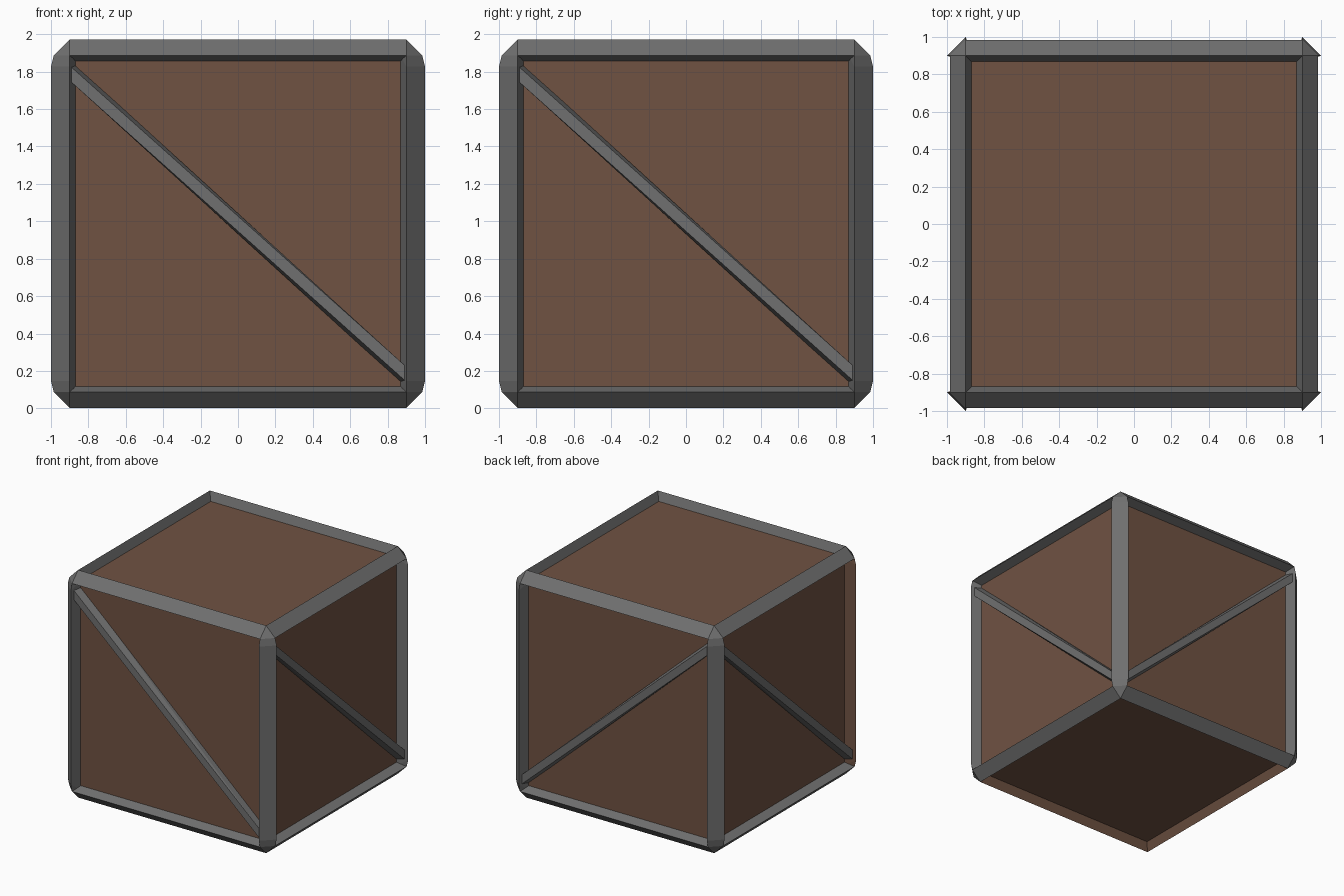
import bpy, bmesh
from math import pi
from mathutils import Matrix, Vector

if "Cube" in bpy.data.objects:
    bpy.data.objects.remove(bpy.data.objects["Cube"])

MID = 0.987            # height of the crate's centre
R, C = 0.985, 0.90     # ridge distance and chamfer inset
V, P = 0.87, 0.91      # inner lip and panel plane


def material(name, rgb):
    m = bpy.data.materials.new(name)
    m.diffuse_color = (*rgb, 1)
    m.use_nodes = True
    m.node_tree.nodes["Principled BSDF"].inputs["Base Color"].default_value = m.diffuse_color
    return m


WOOD = material("brown_wood", (0.16, 0.085, 0.055))
METAL = material("dark_metal", (0.16, 0.16, 0.16))


def hull(name, pts, mats, brown_dir=None):
    """Convex solid around the points; an inner lip facing brown_dir turns brown."""
    bm = bmesh.new()
    for p in pts:
        bm.verts.new(p)
    res = bmesh.ops.convex_hull(bm, input=bm.verts)
    loose = {g for g in res["geom_interior"] + res["geom_unused"]
             if isinstance(g, bmesh.types.BMVert)}
    bmesh.ops.delete(bm, geom=list(loose), context='VERTS')
    bmesh.ops.dissolve_limit(bm, angle_limit=0.005, verts=bm.verts, edges=bm.edges)
    bmesh.ops.recalc_face_normals(bm, faces=bm.faces)
    bm.normal_update()
    if brown_dir:
        d, side = map(Vector, brown_dir)
        for f in bm.faces:
            if f.normal.dot(d) > 0.8 and f.normal.dot(side) > 0.2:
                f.material_index = 1
    me = bpy.data.meshes.new(name)
    bm.to_mesh(me)
    bm.free()
    for m in mats:
        me.materials.append(m)
    ob = bpy.data.objects.new(name, me)
    ob.location.z = MID
    bpy.context.collection.objects.link(ob)
    return ob


def profile(r):
    return [(r, C), (C, r), (V, P), (P, V)]


signs = (-1, 1)

# Wooden box behind the frame
hull("wooden_box", [(P * a, P * b, P * c) for a in signs for b in signs for c in signs], [WOOD])

# Lips that show wood instead of metal: (axis, signs) -> (inward direction, side)
brown = {(0, -1, -1): ((0, 1, 0), (0, 0, -1)),
         (1, -1, -1): ((1, 0, 0), (0, 0, -1)),
         (2, -1, -1): ((0, 1, 0), (-1, 0, 0))}

# Twelve edge bars; the uprights swell slightly between their ends
for axis in range(3):
    for a in signs:
        for b in signs:
            stations = [(-C, R), (C, R)]
            if axis == 2:
                stations += [(-0.84, 1.0), (0.84, 1.0)]
            pts = []
            for w, r in stations:
                for u, v in profile(r):
                    p = [a * u, b * v]
                    p.insert(axis, w)
                    pts.append(p)
            hull("upright_bar" if axis == 2 else "edge_bar", pts,
                 [METAL, WOOD], brown.get((axis, a, b)))

# Eight corner caps
for a in signs:
    for b in signs:
        for c in signs:
            hull("corner_cap", [(a * x, b * y, c * z) for x, y, z in
                                ((R, C, C), (C, R, C), (C, C, R), (V, V, V))], [METAL])

# One diagonal brace on each of the four sides
half = [(-C, -0.972, 0.845), (-C, -0.972, 0.765), (-C, -0.9, 0.875), (-C, -0.9, 0.765)]
brace = half + [(-x, y, -z) for x, y, z in half]
for i, side in enumerate(("front", "right", "back", "left")):
    flip = -1 if side == "back" else 1
    turn = Matrix.Rotation(i * pi / 2, 3, 'Z')
    hull(side + "_brace", [turn @ Vector((flip * x, y, z)) for x, y, z in brace], [METAL])
